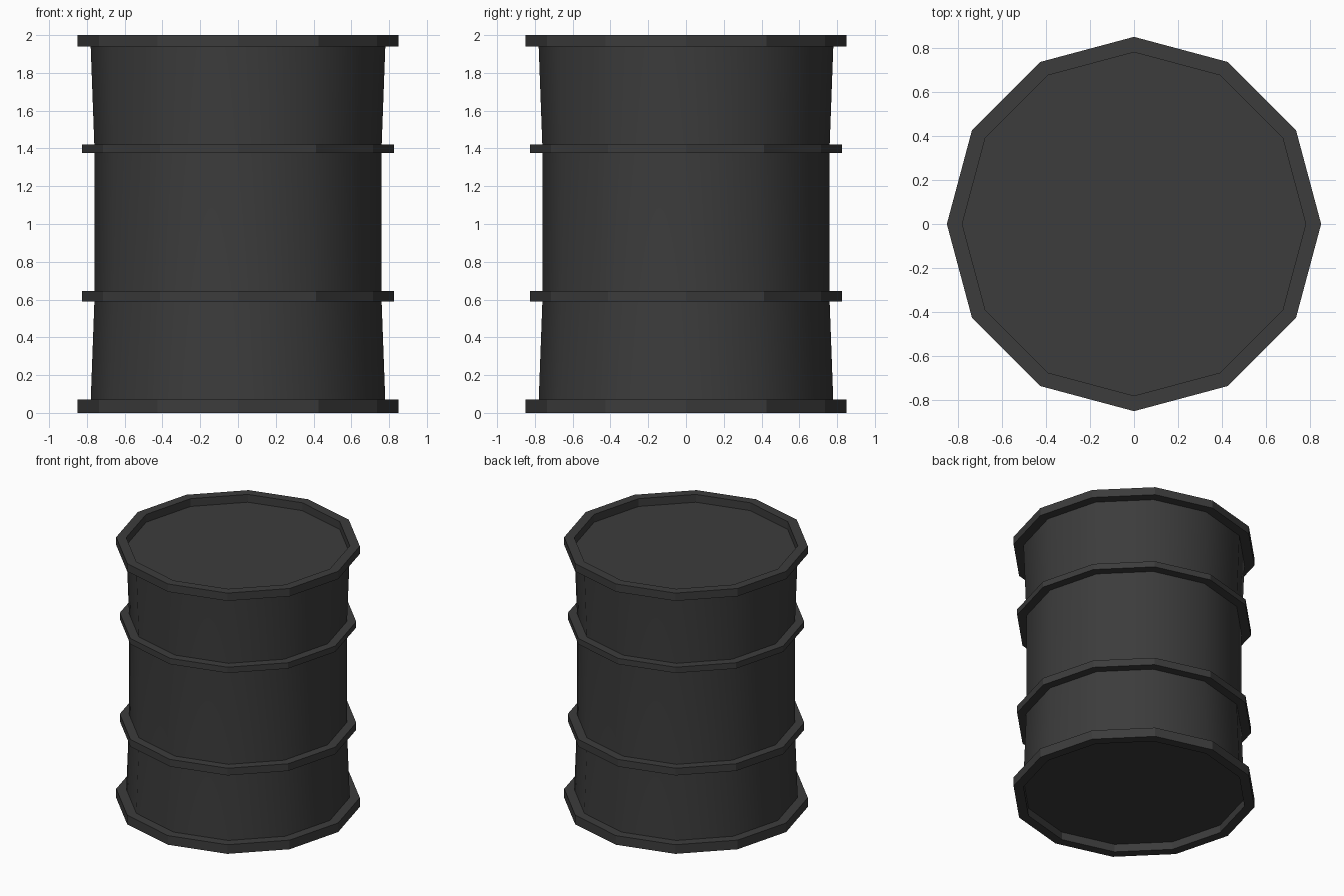
import bpy, bmesh
from math import sin, cos, pi, radians

if "Cube" in bpy.data.objects:
    bpy.data.objects.remove(bpy.data.objects["Cube"])

SIDES = 12
steel = bpy.data.materials.new("dark_steel")
steel.diffuse_color = (0.045, 0.045, 0.045, 1)
steel.use_nodes = True
steel.node_tree.nodes["Principled BSDF"].inputs["Base Color"].default_value = steel.diffuse_color


def lathe(name, profile, cap=False, smooth=False):
    """Spin (radius, z) points into a 12-sided shell, optionally capping both ends."""
    bm = bmesh.new()
    rings = [[bm.verts.new((r * cos(2 * pi * i / SIDES), r * sin(2 * pi * i / SIDES), z))
              for i in range(SIDES)] for r, z in profile]
    for a, b in zip(rings, rings[1:]):
        for i in range(SIDES):
            j = (i + 1) % SIDES
            bm.faces.new((a[i], a[j], b[j], b[i]))
    if cap:
        bm.faces.new(rings[0][::-1])
        bm.faces.new(rings[-1])
    mesh = bpy.data.meshes.new(name)
    bm.to_mesh(mesh)
    bm.free()
    mesh.materials.append(steel)
    obj = bpy.data.objects.new(name, mesh)
    bpy.context.collection.objects.link(obj)
    if smooth:
        bpy.ops.object.select_all(action='DESELECT')
        obj.select_set(True)
        bpy.context.view_layer.objects.active = obj
        bpy.ops.object.shade_smooth_by_angle(angle=radians(40))
    return obj


# Waisted drum body with recessed lid and base
lathe("drum_body", [(0.78, 0.06), (0.76, 0.6), (0.76, 1.4), (0.78, 1.94)],
      cap=True, smooth=True)

# Square-edged end rims standing proud of the lid and base
lathe("bottom_rim", [(0.78, 0.07), (0.78, 0), (0.85, 0), (0.85, 0.07), (0.775, 0.07)])
lathe("top_rim", [(0.775, 1.94), (0.85, 1.94), (0.85, 2), (0.78, 2), (0.78, 1.94)])

# Reinforcing hoops
for name, low, high in (("lower_hoop", 0.59, 0.645), ("upper_hoop", 1.375, 1.42)):
    lathe(name, [(0.755, low), (0.825, low), (0.825, high), (0.755, high)])
